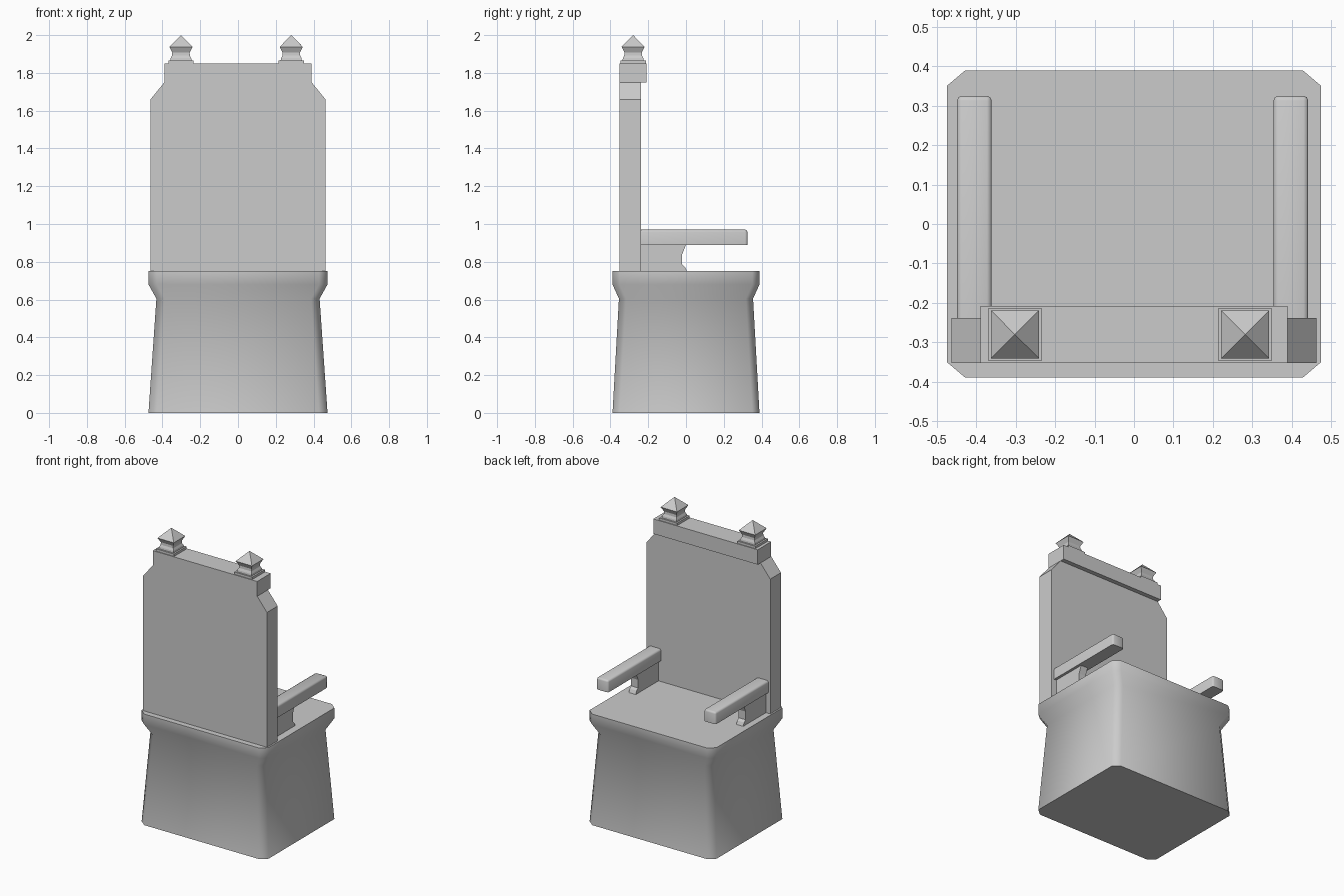
import bpy, bmesh, math

if "Cube" in bpy.data.objects:
    bpy.data.objects.remove(bpy.data.objects["Cube"], do_unlink=True)

grey = bpy.data.materials.new("plain grey")
grey.use_nodes = True
grey.diffuse_color = (0.6, 0.6, 0.6, 1)
grey.node_tree.nodes["Principled BSDF"].inputs["Base Color"].default_value = (0.6, 0.6, 0.6, 1)


def finish(name, bm, smooth=None):
    bmesh.ops.recalc_face_normals(bm, faces=bm.faces)
    mesh = bpy.data.meshes.new(name)
    bm.to_mesh(mesh)
    bm.free()
    obj = bpy.data.objects.new(name, mesh)
    bpy.context.collection.objects.link(obj)
    mesh.materials.append(grey)
    if smooth:
        bpy.ops.object.select_all(action='DESELECT')
        obj.select_set(True)
        bpy.context.view_layer.objects.active = obj
        bpy.ops.object.shade_smooth_by_angle(angle=math.radians(smooth))
    return obj


def loft(name, rings, smooth=None):
    """Join equal rings of points, closing both ends."""
    bm = bmesh.new()
    loops = [[bm.verts.new(p) for p in ring] for ring in rings]
    for low, high in zip(loops, loops[1:]):
        for i in range(len(low)):
            j = (i + 1) % len(low)
            bm.faces.new((low[i], low[j], high[j], high[i]))
    bm.faces.new(loops[0])
    bm.faces.new(loops[-1])
    bmesh.ops.remove_doubles(bm, verts=bm.verts, dist=0.0005)
    return finish(name, bm, smooth)


def cut_rect(hx, hy, z, cx=0.045, cy=0.038):
    """Rectangle with cut corners."""
    quarter = [(hx, hy - cy), (hx - cx, hy)]
    pts = quarter + [(-x, y) for x, y in reversed(quarter)]
    pts += [(-x, -y) for x, y in pts]
    return [(x, y, z) for x, y in pts]


def square(cx, cy, h, z):
    return [(cx + sx * h, cy + sy * h, z) for sx, sy in ((1, 1), (-1, 1), (-1, -1), (1, -1))]


# Seat base: tapered block with a flared rim
loft("seat_base", [cut_rect(0.474, 0.389, 0), cut_rect(0.432, 0.355, 0.605),
                   cut_rect(0.474, 0.389, 0.68), cut_rect(0.474, 0.389, 0.75)], 60)

# Backrest: shouldered panel
half = [(0.463, 0.75), (0.463, 1.66), (0.39, 1.75), (0.39, 1.85)]
outline = half + [(-x, z) for x, z in reversed(half)]
loft("backrest", [[(x, y, z) for x, z in outline] for y in (-0.352, -0.238)])

# Crest rail overhanging the backrest
loft("crest_rail", [[(x, y, z) for x, y in ((0.39, -0.208), (-0.39, -0.208),
                                            (-0.39, -0.3), (0.39, -0.3))]
                    for z in (1.75, 1.85)])

for side, sx, arm_x, finial_x in (("left", 1, 0.398, 0.282), ("right", -1, -0.405, -0.302)):
    # Armrest: bar with rounded edges
    bm = bmesh.new()
    bmesh.ops.create_cube(bm, size=1)
    for v in bm.verts:
        v.co = (arm_x + v.co.x * 0.088, 0.04 + v.co.y * 0.57, 0.93 + v.co.z * 0.08)
    edges = [e for e in bm.edges
             if all(v.co.z > 0.93 for v in e.verts) or all(v.co.y > 0.3 for v in e.verts)]
    edges = [e for e in edges if not all(v.co.y < 0 for v in e.verts)
             and not all(v.co.z < 0.93 for v in e.verts)]
    bmesh.ops.bevel(bm, geom=edges, offset=0.012, segments=2, affect='EDGES', profile=0.5)
    finish(side + "_armrest", bm, 50)

    # Arm support: plate with a scooped front edge
    scoop = [(-0.24, 0.75), (0.005, 0.75), (-0.005, 0.772), (-0.02, 0.785),
             (-0.02, 0.84), (-0.01, 0.865), (0.0, 0.89), (-0.24, 0.89)]
    loft(side + "_arm_support", [[(arm_x + dx, y, z) for y, z in scoop] for dx in (-0.026, 0.026)])

    # Finial: square plinth, waisted neck and pointed cap
    profile = [(0.067, 1.85), (0.067, 1.866), (0.056, 1.866), (0.054, 1.878),
               (0.047, 1.892), (0.046, 1.908), (0.061, 1.938), (0.0, 2.0)]
    loft(side + "_finial", [square(finial_x, -0.28, h, z) for h, z in profile[:-1]]
         + [square(finial_x, -0.28, 0.0002, 2.0)])
